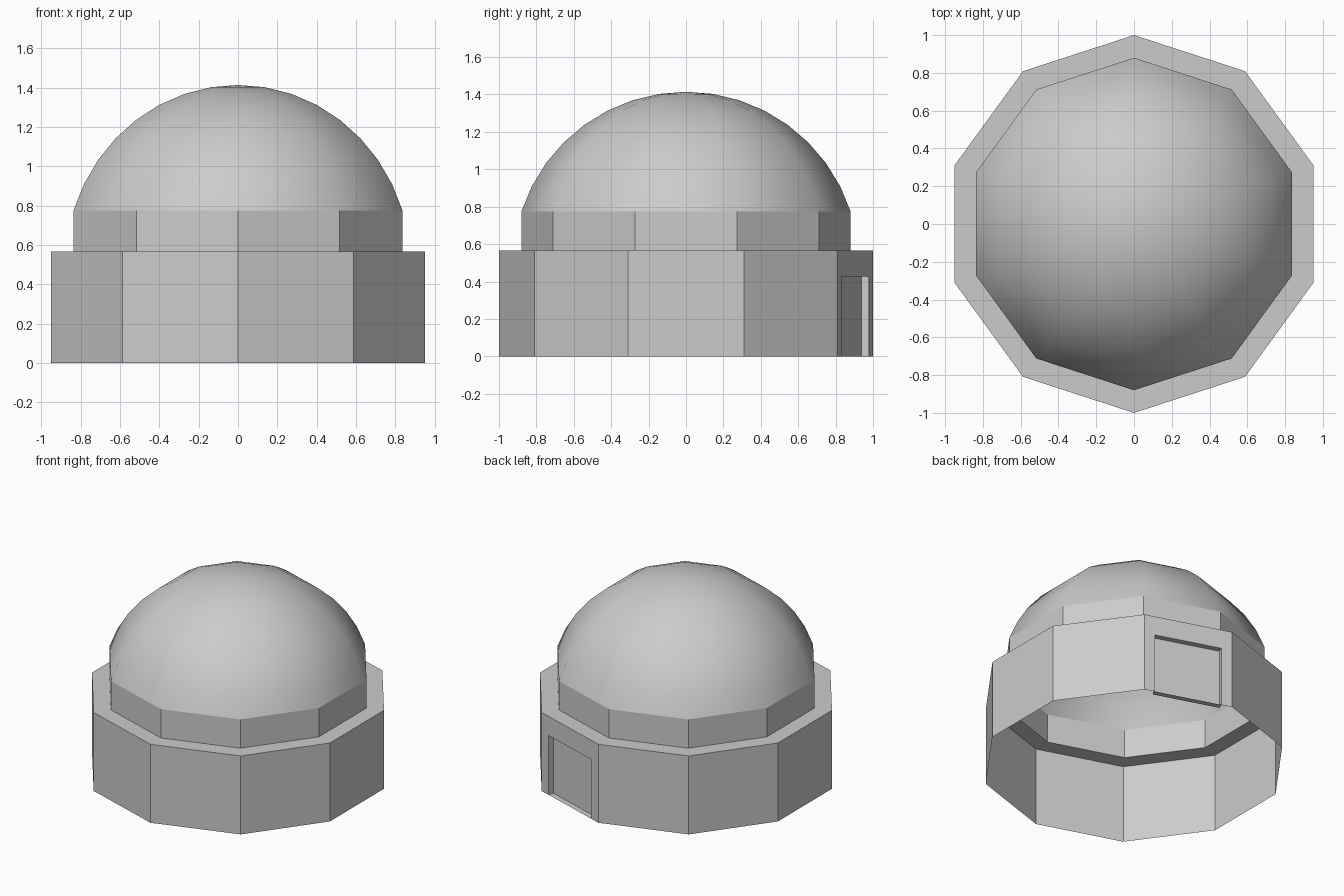
import bpy
from math import sin, cos, radians
from mathutils import Vector

if "Cube" in bpy.data.objects:
    bpy.data.objects.remove(bpy.data.objects["Cube"])

SIDES = 10
WALL_H, DRUM_TOP, DRUM_R = 0.567, 0.775, 0.88


def ring(r, z):
    # ten-sided ring with a corner pointing to +y
    return [(r * cos(radians(90 + 36 * k)), r * sin(radians(90 + 36 * k)), z)
            for k in range(SIDES)]


def add_mesh(name, verts, faces, smooth=False):
    me = bpy.data.meshes.new(name)
    me.from_pydata(verts, [], faces)
    me.polygons.foreach_set("use_smooth", [smooth] * len(me.polygons))
    me.update()
    ob = bpy.data.objects.new(name, me)
    bpy.context.collection.objects.link(ob)
    return ob


def bands(rows):
    # quads joining consecutive rings
    return [(i * SIDES + k, i * SIDES + (k + 1) % SIDES,
             (i + 1) * SIDES + (k + 1) % SIDES, (i + 1) * SIDES + k)
            for i in range(rows - 1) for k in range(SIDES)]


# outer wall: open shell, leaving out the side that holds the doorway
wall_faces = bands(2)
del wall_faces[SIDES - 1]
add_mesh("outer_wall", ring(1, 0) + ring(1, WALL_H), wall_faces)

# flat ledge and the narrower drum above it
add_mesh("ledge", ring(1, WALL_H) + ring(DRUM_R, WALL_H), bands(2))
add_mesh("drum", ring(DRUM_R, WALL_H) + ring(DRUM_R, DRUM_TOP), bands(2))

# door wall: surround plus recessed panel, on the back right side
a = Vector(ring(1, 0)[SIDES - 1])
b = Vector(ring(1, 0)[0])
inward = Vector((-cos(radians(72)), -sin(radians(72)), 0))
L, R, H, DEPTH = 0.12, 0.88, 0.428, 0.041


def p(t, z, d=0):
    return a.lerp(b, t) + inward * d + Vector((0, 0, z))


verts = [p(0, 0), p(L, 0), p(R, 0), p(1, 0),
         p(1, WALL_H), p(0, WALL_H), p(L, H), p(R, H),
         p(L, 0, DEPTH), p(R, 0, DEPTH), p(R, H, DEPTH), p(L, H, DEPTH)]
add_mesh("door_wall", verts, [
    (0, 1, 6, 5), (2, 3, 4, 7), (5, 6, 7, 4),      # surround
    (8, 9, 10, 11),                                # door panel
    (1, 8, 11, 6), (9, 2, 7, 10),                  # jambs
    (6, 11, 10, 7), (1, 2, 9, 8)])                 # head and sill

# dome: smooth spherical cap, ten segments round, 9 degree rows
R_DOME = DRUM_R / sin(radians(72))
zc = DRUM_TOP - R_DOME * cos(radians(72))
verts = []
for i in range(8, 0, -1):
    ang = radians(9 * i)
    verts += ring(R_DOME * sin(ang), zc + R_DOME * cos(ang))
verts.append((0, 0, zc + R_DOME))
apex = len(verts) - 1
faces = bands(8) + [(70 + k, 70 + (k + 1) % SIDES, apex) for k in range(SIDES)]
add_mesh("dome", verts, faces, smooth=True)
